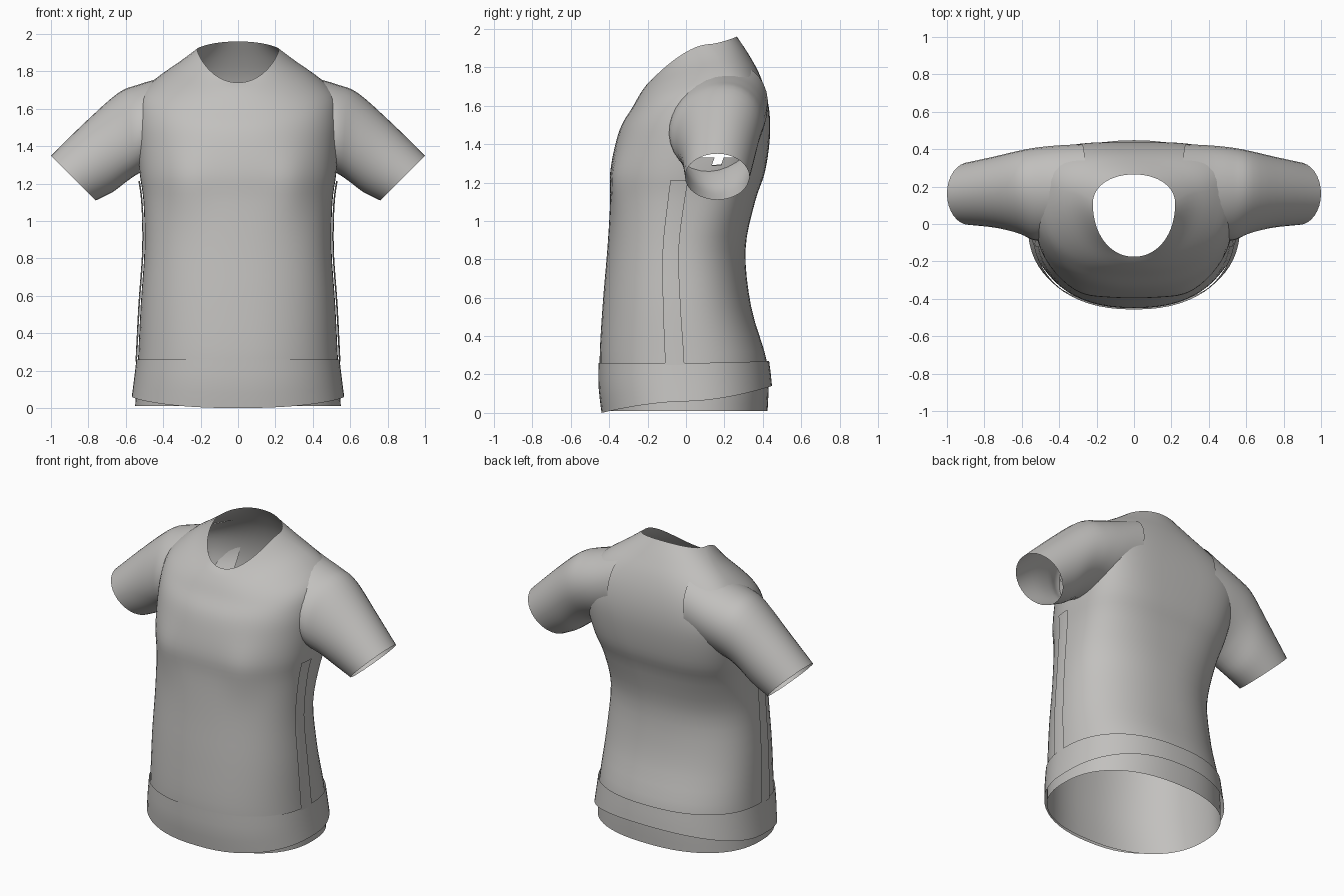
import bpy, bmesh, math
from mathutils import Vector

cube = bpy.data.objects.get("Cube")
if cube:
    bpy.data.objects.remove(cube, do_unlink=True)

cloth = bpy.data.materials.new("warm_grey_cloth")
cloth.use_nodes = True
COLOUR = (0.54, 0.53, 0.515, 1)
cloth.diffuse_color = COLOUR
cloth.node_tree.nodes["Principled BSDF"].inputs["Base Color"].default_value = COLOUR


def smooth_rows(rows, steps):
    """Catmull-Rom interpolation between the rows of a profile table."""
    result = []
    last = len(rows) - 1
    for i in range(last):
        a, b, c, d = (rows[max(0, min(last, i + k))] for k in (-1, 0, 1, 2))
        for s in range(steps):
            t = s / steps
            result.append([
                q + t / 2 * (r - p + t * (2 * p - 5 * q + 4 * r - u + t * (3 * (q - r) + u - p)))
                for p, q, r, u in zip(a, b, c, d)])
    result.append(list(rows[last]))
    return result


def power(value, exponent):
    return math.copysign(abs(value) ** exponent, value)


def ramp(value, start, end):
    t = max(0, min(1, (value - start) / (end - start)))
    return t * t * (3 - 2 * t)


def body_ring(row, angles, grow=1.0):
    """Rounded body section whose height may differ at front, side and back."""
    z_side, z_front, z_back, half, y_front, y_back, y_mid = row
    square_back = 1.3 * ramp(z_side, 0.8, 1.5) * (1 - ramp(z_side, 1.5, 1.85))
    points = []
    for t in angles:
        c, s = math.cos(t), math.sin(t)
        n = 2.3 - 0.2 * ramp(z_side, 1.7, 1.9) + (square_back if s > 0 else 0)
        y_end, z_end = (y_back, z_back) if s > 0 else (y_front, z_front)
        x = half * power(c, 2 / n) * grow
        y = y_mid + (y_end - y_mid) * abs(s) ** (2 / n) * grow
        z = z_side + (z_end - z_side) * abs(s) ** 1.5
        if s < 0:  # soft chest fullness
            y -= 0.022 * math.exp(-((abs(x) - 0.29) / 0.12) ** 2 - ((z - 1.2) / 0.17) ** 2)
        points.append(Vector((x, y, z)))
    return points


def loft(name, rings, closed=True, cut=None):
    """Skin a list of point rings, optionally dropping faces by a rule."""
    bm = bmesh.new()
    grid = [[bm.verts.new(p) for p in ring] for ring in rings]
    count = len(rings[0])
    for low, high in zip(grid, grid[1:]):
        for j in range(count if closed else count - 1):
            k = (j + 1) % count
            bm.faces.new((low[j], low[k], high[k], high[j]))
    if closed:
        bmesh.ops.recalc_face_normals(bm, faces=bm.faces)
    if cut:
        doomed = [f for f in bm.faces if cut(f.calc_center_median())]
        bmesh.ops.delete(bm, geom=doomed, context="FACES")
    mesh = bpy.data.meshes.new(name)
    bm.to_mesh(mesh)
    bm.free()
    mesh.materials.append(cloth)
    obj = bpy.data.objects.new(name, mesh)
    bpy.context.collection.objects.link(obj)
    bpy.ops.object.select_all(action="DESELECT")
    obj.select_set(True)
    bpy.context.view_layer.objects.active = obj
    bpy.ops.object.shade_smooth_by_angle(angle=math.radians(40))


def around(count):
    return [math.tau * i / count for i in range(count)]


# Body: side, front and back height, half width, front, back and middle depth
lower = [(z, z, z, *rest) for z, *rest in (
    (0.01, 0.55, -0.43, 0.425, 0),
    (0.25, 0.535, -0.45, 0.425, 0),
    (0.55, 0.52, -0.435, 0.34, -0.02),
    (0.85, 0.50, -0.41, 0.31, -0.03),
    (1.1, 0.505, -0.395, 0.36, 0),
    (1.25, 0.525, -0.395, 0.41, 0.03))]
upper = [
    (1.41, 1.39, 1.41, 0.54, -0.37, 0.435, 0.08),
    (1.55, 1.5, 1.54, 0.548, -0.335, 0.437, 0.13),
    (1.67, 1.59, 1.66, 0.53, -0.28, 0.418, 0.17),
    (1.765, 1.66, 1.77, 0.435, -0.24, 0.38, 0.18),
    (1.85, 1.71, 1.87, 0.315, -0.205, 0.325, 0.16),
    (1.92, 1.74, 1.96, 0.22, -0.175, 0.265, 0.11)]
body_rows = smooth_rows(lower + upper, 4)


def in_armhole(p):
    return abs(p.x) > 0.36 and ((p.y - 0.16) / 0.2) ** 2 + ((p.z - 1.49) / 0.18) ** 2 < 1


loft("shirt_body", [body_ring(r, around(64)) for r in body_rows], cut=in_armhole)

# Hem band: an outer layer whose lower edge climbs towards the back
hem_rows = smooth_rows([
    (0.06, 0, 0.14, 0.568, -0.44, 0.448, 0),
    (0.16, 0.13, 0.2, 0.555, -0.455, 0.442, 0),
    (0.26, 0.26, 0.27, 0.543, -0.457, 0.433, 0)], 3)
loft("hem_band", [body_ring(r, around(64)) for r in hem_rows])

# Sleeves: top edge x and z, bottom edge x and z, front and back depth, lean
sleeve_rows = smooth_rows([
    (0.26, 1.82, 0.3, 1.34, -0.02, 0.425, 0.03),
    (0.4, 1.77, 0.42, 1.3, -0.07, 0.418, 0.035),
    (0.53, 1.73, 0.52, 1.26, -0.085, 0.405, 0.04),
    (0.64, 1.685, 0.59, 1.215, -0.05, 0.388, 0.035),
    (0.81, 1.535, 0.67, 1.155, -0.02, 0.36, 0.015),
    (1, 1.35, 0.76, 1.11, -0.005, 0.33, 0)], 4)


def sleeve_ring(row, side):
    top_x, top_z, low_x, low_z, y_front, y_back, lean = row
    y_mid = (y_front + y_back) / 2
    top = Vector((side * top_x, y_mid + lean, top_z))
    low = Vector((side * low_x, y_mid - lean, low_z))
    mid, arm = (top + low) / 2, (top - low) / 2
    depth = Vector((0, (y_back - y_front) / 2, 0))
    return [mid + arm * math.cos(t) + depth * math.sin(t) for t in around(32)]


def hidden_in_body(p):
    """The sleeve reaches far in only along the shoulder blade."""
    return abs(p.x) < 0.45 and (p.y < 0.24 or p.z < 1.36)


for side, label in ((1, "left"), (-1, "right")):
    loft(label + "_sleeve", [sleeve_ring(r, side) for r in sleeve_rows], cut=hidden_in_body)

    # Side seam strip, laid just over the body
    span = [-0.19 + 0.03 * i for i in range(7)]
    if side < 0:
        span = [math.pi - t for t in reversed(span)]
    strip = [body_ring(r, span, 1.025) for r in body_rows if 0.24 < r[0] < 1.24]
    loft(label + "_side_seam", strip, closed=False)
